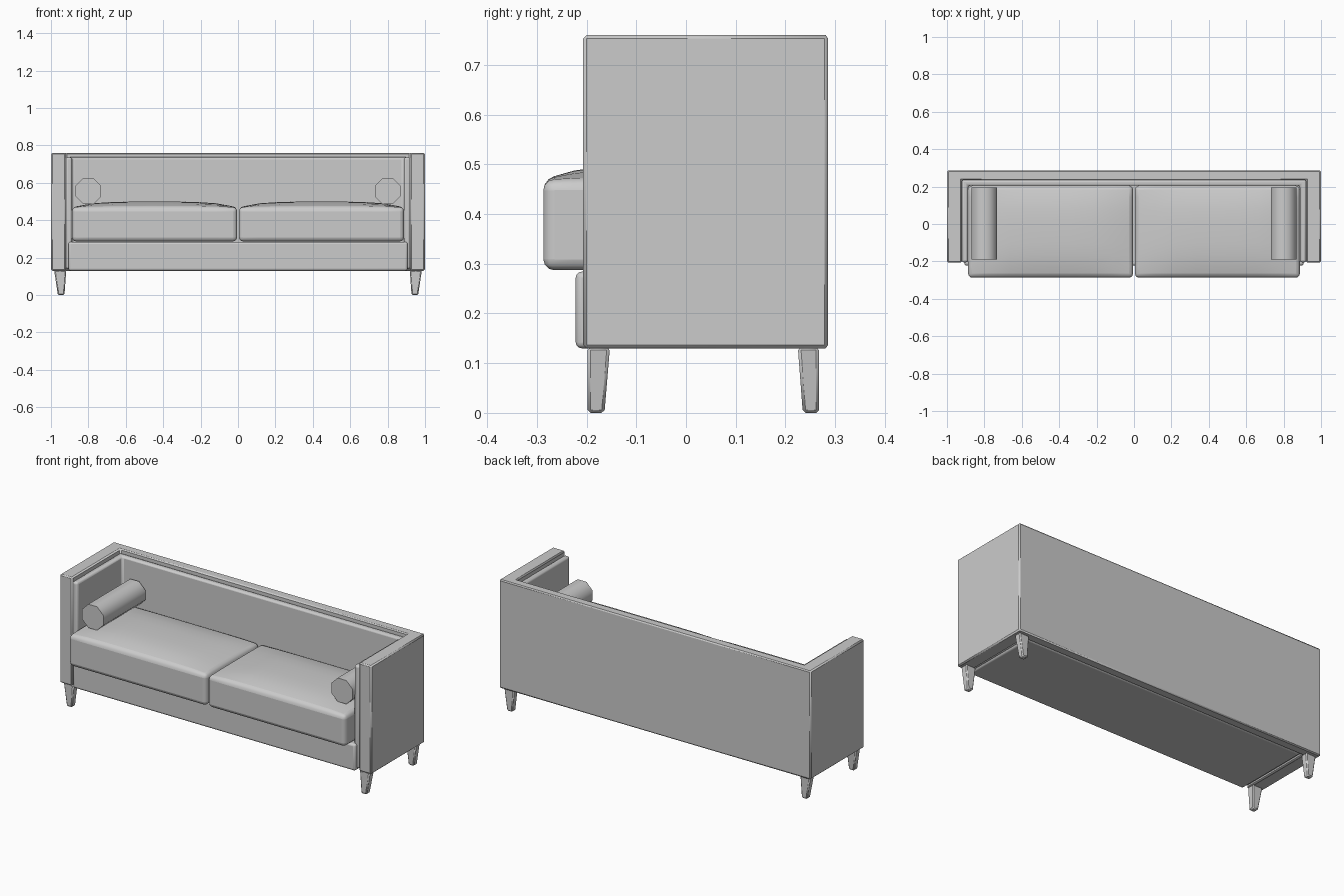
import bpy, bmesh, math
from mathutils import Matrix, Vector

if "Cube" in bpy.data.objects:
    bpy.data.objects.remove(bpy.data.objects["Cube"])


def finish(name, bm, bevel=0.0, segs=2, angle=40):
    bmesh.ops.recalc_face_normals(bm, faces=bm.faces)
    me = bpy.data.meshes.new(name)
    bm.to_mesh(me)
    bm.free()
    ob = bpy.data.objects.new(name, me)
    bpy.context.collection.objects.link(ob)
    if bevel:
        m = ob.modifiers.new("bevel", 'BEVEL')
        m.width, m.segments = bevel, segs
        m.limit_method, m.angle_limit = 'ANGLE', math.radians(40)
    bpy.ops.object.select_all(action='DESELECT')
    ob.select_set(True)
    bpy.context.view_layer.objects.active = ob
    bpy.ops.object.shade_smooth_by_angle(angle=math.radians(angle))
    return ob


def box(name, lo, hi, bevel=0.0, segs=2):
    bm = bmesh.new()
    lo, hi = Vector(lo), Vector(hi)
    bmesh.ops.create_cube(bm, size=1, matrix=Matrix.Translation((lo + hi) / 2) @ Matrix.Diagonal((hi - lo).to_4d()))
    return finish(name, bm, bevel, segs)


def u_wall(name, xo, xi, yb, yi, yf, z0, z1, bevel, segs):
    """U-shaped wall open at the front, extruded upward."""
    pts = [(-xo, yf), (-xo, yb), (xo, yb), (xo, yf), (xi, yf), (xi, yi), (-xi, yi), (-xi, yf)]
    bm = bmesh.new()
    lo = [bm.verts.new((x, y, z0)) for x, y in pts]
    hi = [bm.verts.new((x, y, z1)) for x, y in pts]
    for i in range(8):
        j = (i + 1) % 8
        bm.faces.new((lo[i], lo[j], hi[j], hi[i]))
    for r in (lo, hi):
        for q in ((0, 1, 6, 7), (1, 2, 5, 6), (2, 3, 4, 5)):
            bm.faces.new([r[k] for k in q])
    return finish(name, bm, bevel, segs)


def cushion(name, x0, x1):
    """Seat cushion with a crowned top and rounded edges."""
    y0, y1, z0, z1 = -0.287, 0.205, 0.287, 0.47
    bm = bmesh.new()
    bmesh.ops.create_cube(bm, size=2)
    bmesh.ops.subdivide_edges(bm, edges=bm.edges[:], cuts=7, use_grid_fill=True)
    for v in bm.verts:
        u, w, t = v.co
        crown = 0.03 * (1 - u ** 4) * (1 - abs(w) ** 3) if t > 0.99 else 0
        v.co = ((x0 + x1) / 2 + u * (x1 - x0) / 2, (y0 + y1) / 2 + w * (y1 - y0) / 2,
                (z0 + z1) / 2 + t * (z1 - z0) / 2 + crown)
    return finish(name, bm, 0.022, 3, 60)


# Outer shell (back and arms) and inner padding
u_wall("outer_shell", 1.0, 0.92, 0.286, 0.235, -0.207, 0.13, 0.76, 0.007, 1)
u_wall("inner_padding", 0.922, 0.887, 0.237, 0.205, -0.205, 0.14, 0.737, 0.012, 3)

# Seat base with rounded front rail
box("seat_base", (-0.907, -0.222, 0.13), (0.907, 0.237, 0.284), 0.012, 3)

for s, side in ((-1, "left"), (1, "right")):
    # Seat cushions
    cushion(side + "_seat_cushion", *sorted((s * 0.005, s * 0.887)))

    # Octagonal bolsters
    bm = bmesh.new()
    m = Matrix.Translation((s * 0.8, 0.003, 0.556)) @ Matrix.Rotation(math.pi / 2, 4, 'X') @ Matrix.Rotation(math.pi / 8, 4, 'Z')
    bmesh.ops.create_cone(bm, cap_ends=True, segments=8, radius1=0.074, radius2=0.074, depth=0.385, matrix=m)
    finish(side + "_bolster", bm, angle=50)

    # Tapered legs: outer rear and outer front faces stay upright
    for place, top, bot in (("front", (-0.198, -0.153), (-0.198, -0.164)),
                            ("rear", (0.225, 0.268), (0.235, 0.268))):
        bm = bmesh.new()
        bmesh.ops.create_cube(bm, size=2)
        for v in bm.verts:
            up = v.co.z > 0
            xs, ys = ((0.918, 0.983), top) if up else ((0.928, 0.963), bot)
            v.co = (s * xs[v.co.x > 0], ys[v.co.y > 0], 0.132 if up else 0)
        finish(f"{side}_{place}_leg", bm, 0.006, 1)
